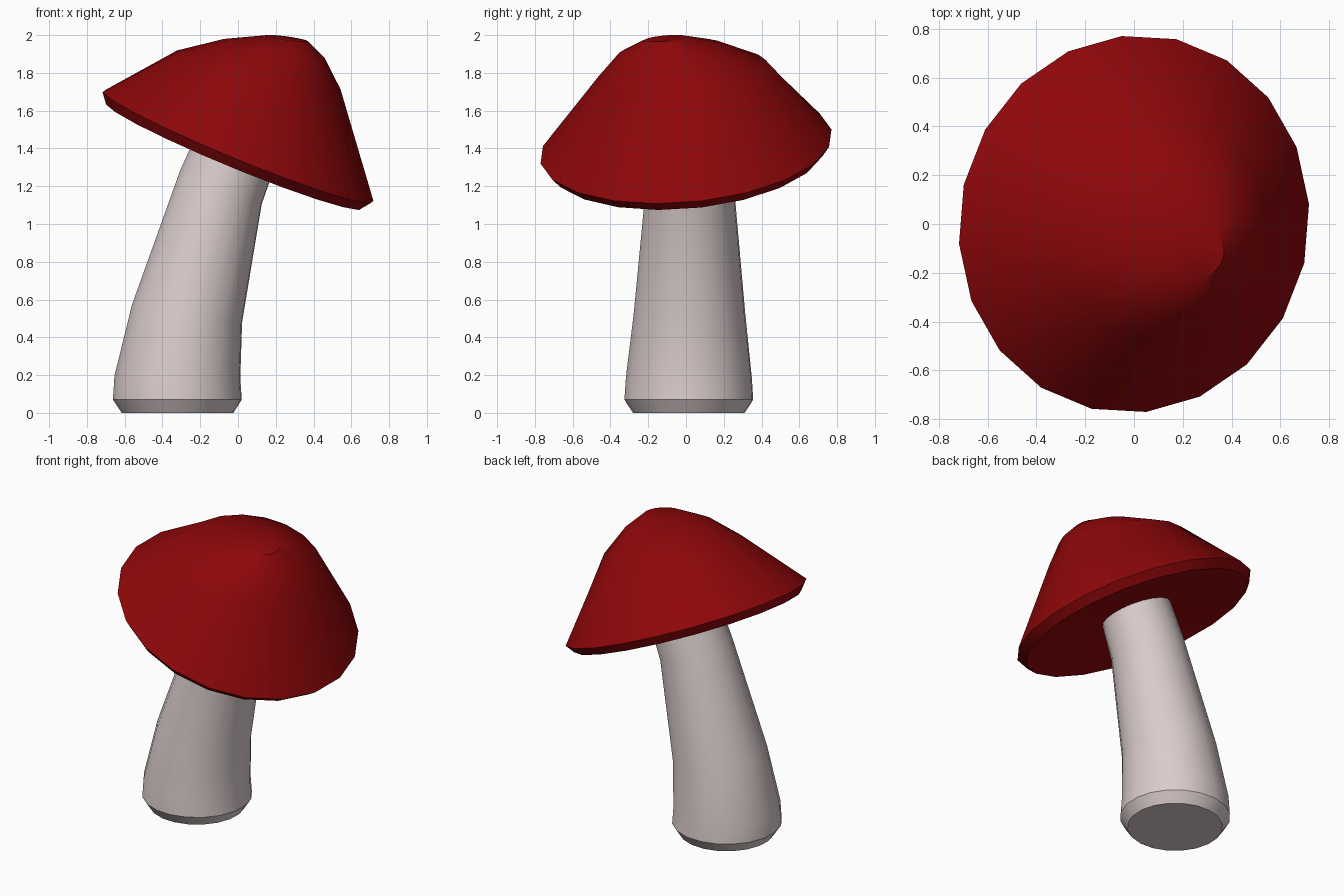
import bpy, bmesh
from math import sin, cos, radians, tau
from mathutils import Matrix, Vector

if "Cube" in bpy.data.objects:
    bpy.data.objects.remove(bpy.data.objects["Cube"])

SIDES = 20


def material(name, rgb):
    m = bpy.data.materials.new(name)
    m.diffuse_color = (*rgb, 1)
    m.use_nodes = True
    m.node_tree.nodes["Principled BSDF"].inputs["Base Color"].default_value = m.diffuse_color
    return m


def loft(name, rings, mat):
    """Skin a stack of tilted circles: (centre, radius, tilt about y, roll about x)."""
    bm = bmesh.new()
    loops = []
    for centre, r, tilt, roll in rings:
        rot = Matrix.Rotation(radians(tilt), 3, 'Y') @ Matrix.Rotation(radians(roll), 3, 'X')
        loop = []
        for i in range(SIDES):
            a = radians(6) + tau * i / SIDES
            loop.append(bm.verts.new(Vector(centre) + rot @ Vector((r * cos(a), r * sin(a), 0))))
        loops.append(loop)
    for lo, hi in zip(loops, loops[1:]):
        for i in range(SIDES):
            j = (i + 1) % SIDES
            bm.faces.new((lo[i], lo[j], hi[j], hi[i]))
    bm.faces.new(loops[0][::-1])
    bm.faces.new(loops[-1])
    mesh = bpy.data.meshes.new(name)
    bm.to_mesh(mesh)
    bm.free()
    mesh.materials.append(mat)
    ob = bpy.data.objects.new(name, mesh)
    bpy.context.collection.objects.link(ob)
    bpy.ops.object.select_all(action='DESELECT')
    ob.select_set(True)
    bpy.context.view_layer.objects.active = ob
    bpy.ops.object.shade_smooth_by_angle(angle=radians(32))
    return ob


# Leaning, tapering stem with a bevelled foot
loft("stem", [
    ((-0.32, 0.015, 0.00), 0.297, 0, 0),
    ((-0.321, 0.015, 0.07), 0.343, 0, 0),
    ((-0.321, 0.015, 0.19), 0.335, 1, 0),
    ((-0.27, 0.018, 0.525), 0.297, 9, 0),
    ((-0.09, 0.02, 1.195), 0.235, 23, 0),
    ((0.02, 0.02, 1.47), 0.222, 23, 0),
], material("stem_pale", (0.70, 0.60, 0.60)))

# Tilted cap: hollowed underside, then rings that level out towards the crown
loft("cap", [
    ((0.0, 0.0, 1.41), 0.20, 22.4, 4.8),
    ((-0.02, 0.005, 1.36), 0.735, 22.4, 4.8),
    ((0.0, 0.0, 1.41), 0.777, 22.4, 4.8),
    ((0.105, -0.025, 1.81), 0.450, 13, 6.5),
    ((0.19, -0.085, 1.925), 0.275, 10.5, 6),
    ((0.26, -0.11, 1.983), 0.111, 8, 5),
], material("cap_red", (0.27, 0.002, 0.003)))
